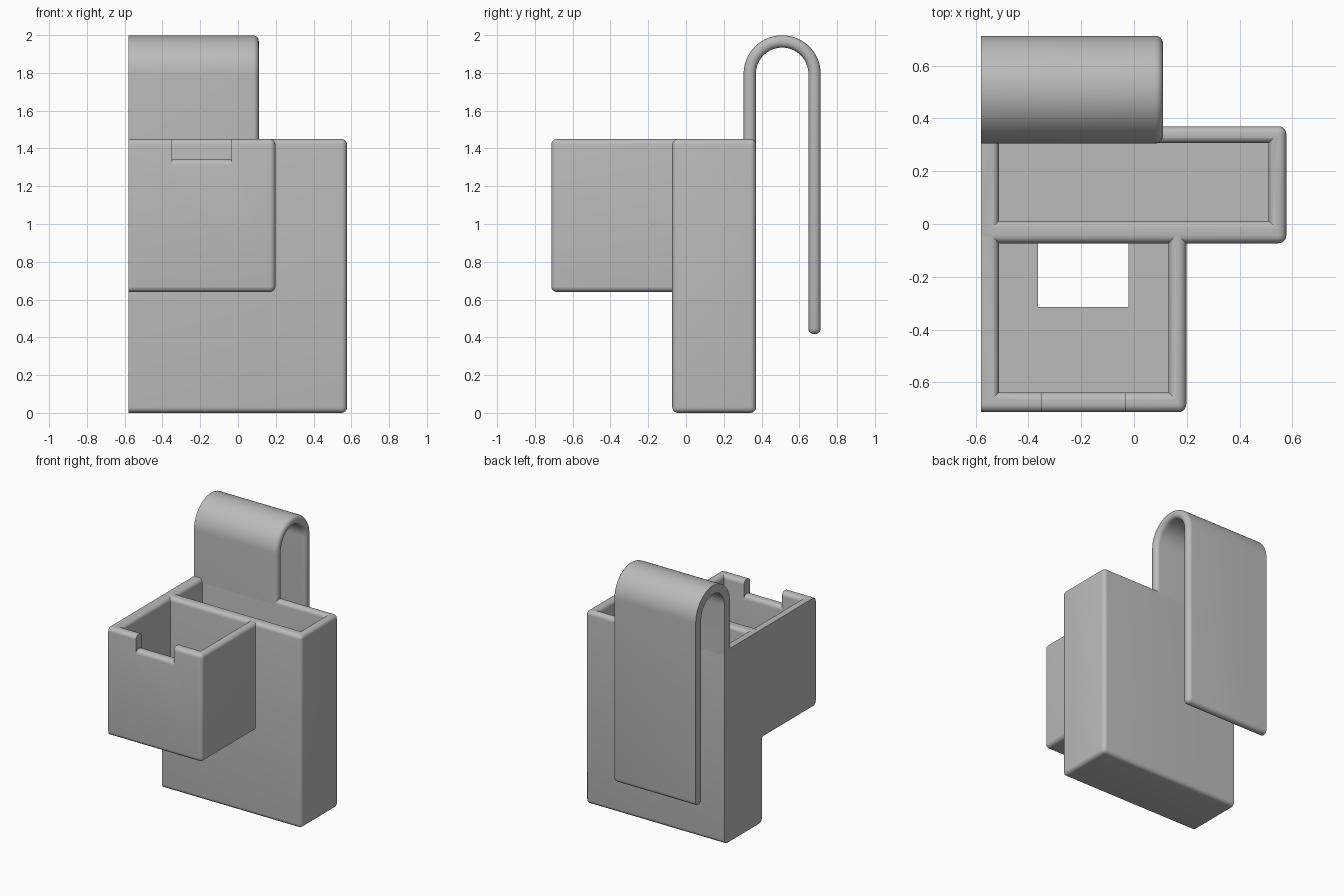
import bpy, bmesh, math

if "Cube" in bpy.data.objects:
    bpy.data.objects.remove(bpy.data.objects["Cube"], do_unlink=True)

SIDE = -0.58      # flat, unrounded side
RIM = 1.45        # top of both containers
R = 0.03          # edge rounding
SEG = 6

grey = bpy.data.materials.new("plain_grey")
grey.use_nodes = True
grey.diffuse_color = (0.5, 0.5, 0.5, 1)
grey.node_tree.nodes["Principled BSDF"].inputs["Base Color"].default_value = (0.5, 0.5, 0.5, 1)


def finish(bm, name):
    bmesh.ops.recalc_face_normals(bm, faces=bm.faces)
    mesh = bpy.data.meshes.new(name)
    bm.to_mesh(mesh)
    bm.free()
    mesh.materials.append(grey)
    ob = bpy.data.objects.new(name, mesh)
    bpy.context.collection.objects.link(ob)
    return ob


def round_edges(bm, rule):
    edges = [e for e in bm.edges if rule(e)]
    bmesh.ops.bevel(bm, geom=edges, offset=R, offset_type='OFFSET',
                    segments=SEG, profile=0.5, affect='EDGES')


def on_plane(e, axis, value):
    return all(abs(v.co[axis] - value) < 1e-4 for v in e.verts)


def block(name, lo, hi, sharp_planes=None):
    """Box; edges are rounded unless they lie on one of the sharp planes."""
    bm = bmesh.new()
    bmesh.ops.create_cube(bm, size=1)
    for v in bm.verts:
        v.co = [h if c > 0 else l for c, l, h in zip(v.co, lo, hi)]
    if sharp_planes:
        round_edges(bm, lambda e: not any(on_plane(e, a, p) for a, p in sharp_planes))
    return finish(bm, name)


def pocket(name, x0, x1, y0, y1, floor):
    """Stacked rectangles that flare at the top, leaving a rounded rim."""
    layers = [(0, floor)]
    for i in range(SEG + 1):
        a = math.pi / 2 * i / SEG
        layers.append((R * (1 - math.cos(a)), RIM - R + R * math.sin(a)))
    layers.append((R, RIM + 0.1))
    bm = bmesh.new()
    rings = [[bm.verts.new(p) for p in ((x0 - g, y0 - g, z), (x1 + g, y0 - g, z),
                                        (x1 + g, y1 + g, z), (x0 - g, y1 + g, z))]
             for g, z in layers]
    bm.faces.new(rings[0])
    bm.faces.new(rings[-1])
    for low, high in zip(rings, rings[1:]):
        for i in range(4):
            j = (i + 1) % 4
            bm.faces.new((low[i], low[j], high[j], high[i]))
    return finish(bm, name)


def extrude_x(profile, x0, x1):
    """Solid from a side profile of (y, z) points."""
    bm = bmesh.new()
    face = bm.faces.new([bm.verts.new((x0, y, z)) for y, z in profile])
    ext = bmesh.ops.extrude_face_region(bm, geom=[face])["geom"]
    for v in ext:
        if isinstance(v, bmesh.types.BMVert):
            v.co.x = x1
    return bm


def arc(cy, cz, r, start, end, n):
    return [(cy + r * math.cos(math.radians(start + (end - start) * i / n)),
             cz + r * math.sin(math.radians(start + (end - start) * i / n)))
            for i in range(n + 1)]


def cut(ob, cutter):
    mod = ob.modifiers.new("cut", 'BOOLEAN')
    mod.operation, mod.solver, mod.object = 'DIFFERENCE', 'EXACT', cutter
    bpy.context.view_layer.objects.active = ob
    bpy.ops.object.modifier_apply(modifier=mod.name)
    bpy.data.objects.remove(cutter, do_unlink=True)


# Tall rear container
rear_box = block("rear_container", (SIDE, -0.073, 0), (0.577, 0.37, RIM), [(0, SIDE)])
cut(rear_box, pocket("rear_pocket", -0.512, 0.51, 0.011, 0.307, 0.07))

# Short front container, its open back running into the rear container's wall
BACK = -0.045
front_box = block("front_container", (SIDE, -0.713, 0.64), (0.198, BACK, RIM),
                  [(0, SIDE), (1, BACK)])
cut(front_box, pocket("front_pocket", -0.512, 0.131, -0.638, 0.05, 0.71))
cut(front_box, block("floor_hole", (-0.363, -0.315, 0.5), (-0.02, 0.05, 0.8)))

# Notch in the front wall with a rounded sill
SILL = 1.342
sill = (arc(-0.713 + R, SILL - R, R, 180, 90, SEG)
        + arc(-0.638 - R, SILL - R, R, 90, 0, SEG))
notch = [(-0.8, 1.6), (-0.8, SILL - R)] + sill + [(-0.55, SILL - R), (-0.55, 1.6)]
cut(front_box, finish(extrude_x(notch, -0.35, -0.035), "front_notch"))

# Hanging hook: a bent strap over the back
CY, CZ, END, FOOT = 0.509, 1.795, 0.417, 1.415
strap = ([(0.713, END)] + arc(CY, CZ, 0.204, 0, 180, 32) + [(0.305, FOOT), (0.37, FOOT)]
         + arc(CY, CZ, 0.139, 180, 0, 32) + [(0.648, END)])
bm = extrude_x(strap, SIDE, 0.11)
round_edges(bm, lambda e: not on_plane(e, 0, SIDE) and not on_plane(e, 2, FOOT)
            and (on_plane(e, 0, 0.11) or on_plane(e, 2, END)))
hook = finish(bm, "hanging_hook")

# Smooth shading with crisp corners
for ob in (rear_box, front_box, hook):
    bpy.ops.object.select_all(action='DESELECT')
    ob.select_set(True)
    bpy.context.view_layer.objects.active = ob
    bpy.ops.object.shade_smooth_by_angle(angle=math.radians(30))
